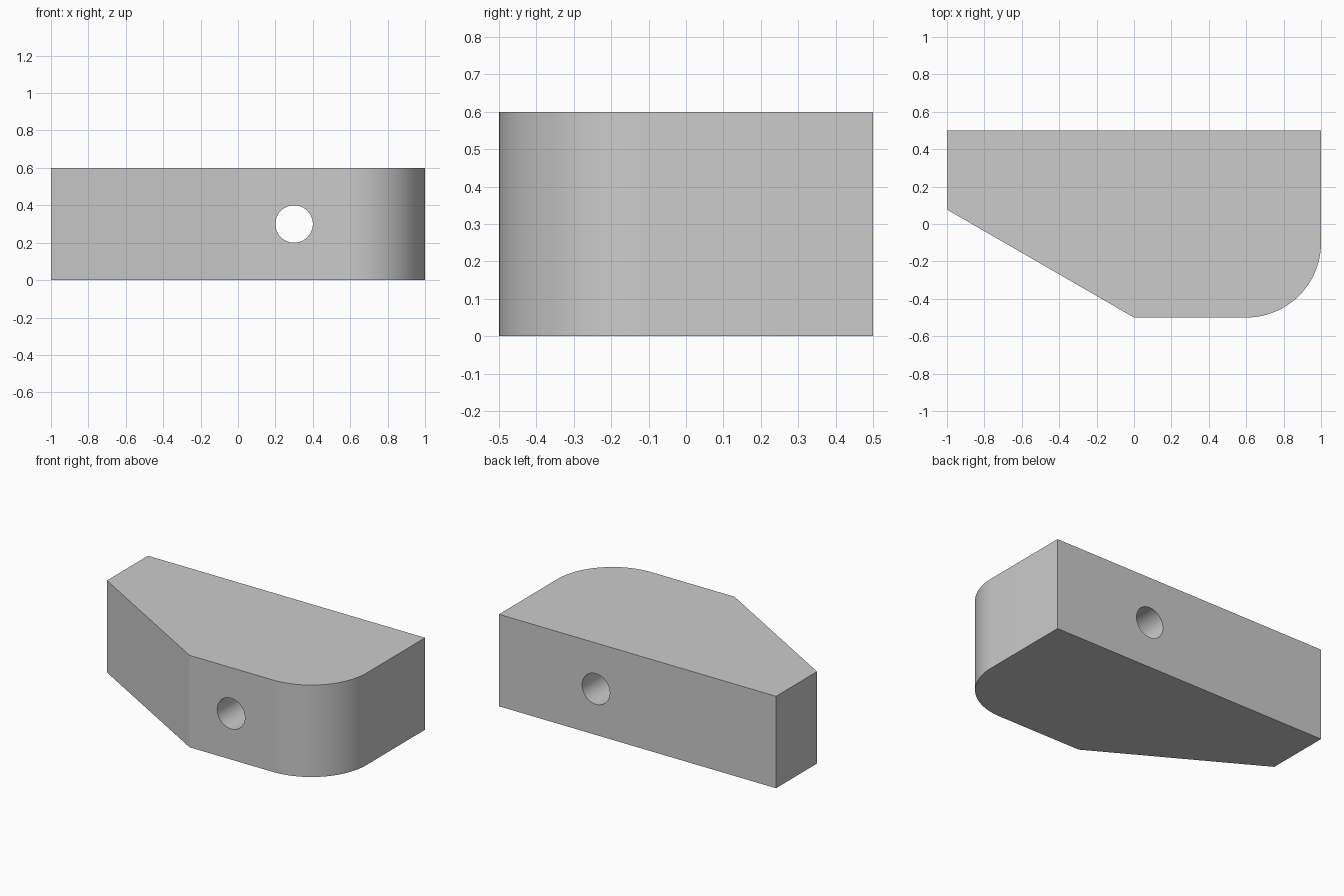
import bpy, bmesh
from math import pi, sin, cos, tan, radians

if "Cube" in bpy.data.objects:
    bpy.data.objects.remove(bpy.data.objects["Cube"])

HEIGHT, R = 0.6, 0.4

# Plan outline: 30 degree sloped corner at front left, rounded corner at front right
outline = [(-1, 0.5), (-1, -0.5 + tan(radians(30))), (0, -0.5)]
ARC = 32
for i in range(ARC + 1):
    a = -pi / 2 + i * pi / 2 / ARC
    outline.append((1 - R + R * cos(a), -0.5 + R + R * sin(a)))
outline.append((1, 0.5))

# Block body, extruded upward
bm = bmesh.new()
base = bm.faces.new([bm.verts.new((x, y, 0)) for x, y in outline])
ext = bmesh.ops.extrude_face_region(bm, geom=[base], use_keep_orig=True)
top = [v for v in ext["geom"] if isinstance(v, bmesh.types.BMVert)]
bmesh.ops.translate(bm, verts=top, vec=(0, 0, HEIGHT))
bmesh.ops.recalc_face_normals(bm, faces=bm.faces)
mesh = bpy.data.meshes.new("block")
bm.to_mesh(mesh)
bm.free()
block = bpy.data.objects.new("block", mesh)
bpy.context.collection.objects.link(block)

# Round hole from front to back
bpy.ops.mesh.primitive_cylinder_add(vertices=64, radius=0.1, depth=2,
                                    location=(0.3, 0, 0.3), rotation=(pi / 2, 0, 0))
cutter = bpy.context.object
cutter.name = "hole_cutter"
cutter.hide_render = True
mod = block.modifiers.new("hole", 'BOOLEAN')
mod.operation, mod.solver, mod.object = 'DIFFERENCE', 'EXACT', cutter

bpy.ops.object.select_all(action='DESELECT')
block.select_set(True)
bpy.context.view_layer.objects.active = block
bpy.ops.object.modifier_apply(modifier=mod.name)
bpy.data.objects.remove(cutter)

# Smooth the curved walls, keep the corners crisp
bpy.ops.object.shade_smooth_by_angle(angle=radians(20))
